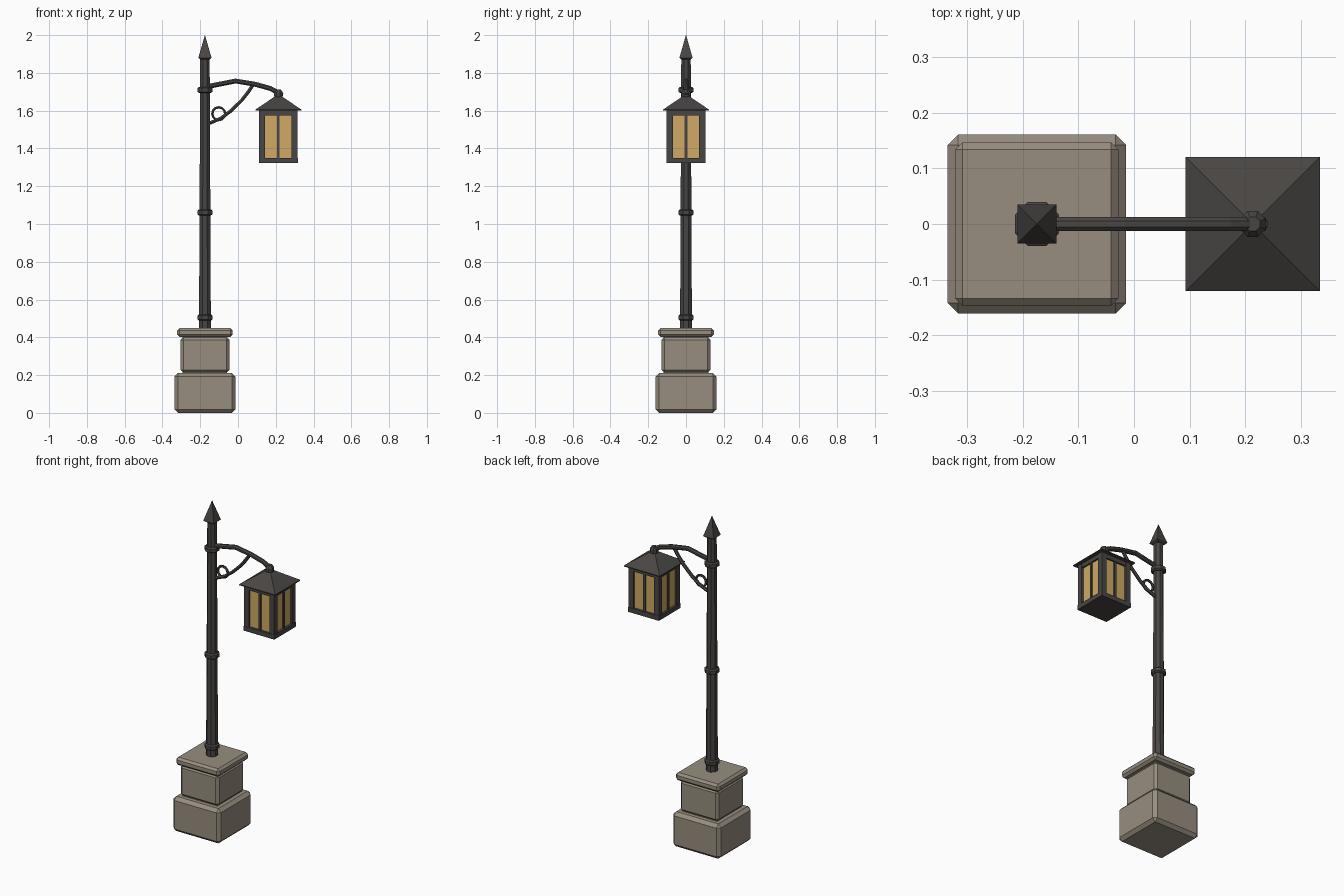
import bpy, bmesh, math
from mathutils import Vector, Matrix

if "Cube" in bpy.data.objects:
    bpy.data.objects.remove(bpy.data.objects["Cube"])


def material(name, rgb):
    m = bpy.data.materials.new(name)
    m.diffuse_color = (*rgb, 1)
    m.use_nodes = True
    m.node_tree.nodes["Principled BSDF"].inputs["Base Color"].default_value = m.diffuse_color
    return m


METAL = material("dark iron", (0.066, 0.061, 0.056))
STONE = material("warm stone", (0.31, 0.27, 0.215))
GLASS = material("amber glass", (0.62, 0.40, 0.13))
PX, LX = -0.175, 0.214   # pole axis and lantern axis


def finish(name, bm, mat):
    bmesh.ops.recalc_face_normals(bm, faces=bm.faces[:])
    me = bpy.data.meshes.new(name)
    bm.to_mesh(me)
    bm.free()
    me.materials.append(mat)
    ob = bpy.data.objects.new(name, me)
    bpy.context.collection.objects.link(ob)
    return ob


def box(name, x0, x1, y0, y1, z0, z1, mat, bevel=0.0):
    bm = bmesh.new()
    bmesh.ops.create_cube(bm, size=1)
    for v in bm.verts:
        v.co = Vector(((x0 + x1) / 2 + v.co.x * (x1 - x0),
                       (y0 + y1) / 2 + v.co.y * (y1 - y0),
                       (z0 + z1) / 2 + v.co.z * (z1 - z0)))
    if bevel:
        bmesh.ops.bevel(bm, geom=bm.edges[:], offset=bevel, segments=1,
                        affect='EDGES', profile=0.5)
    return finish(name, bm, mat)


def lathe(name, cx, profile, sides, mat):
    """Stack of polygon rings (radius to corner, z) around a vertical axis."""
    bm = bmesh.new()
    rings = []
    for r, z in profile:
        rings.append([bm.verts.new((cx + r * math.cos(2 * math.pi * (i + .5) / sides),
                                    r * math.sin(2 * math.pi * (i + .5) / sides), z))
                      for i in range(sides)])
    skin(bm, rings)
    return finish(name, bm, mat)


def skin(bm, rings, closed=False):
    n = len(rings[0])
    pairs = list(zip(rings, rings[1:]))
    if closed:
        pairs.append((rings[-1], rings[0]))
    else:
        bm.faces.new(rings[0])
        bm.faces.new(rings[-1])
    for a, b in pairs:
        for i in range(n):
            j = (i + 1) % n
            bm.faces.new((a[i], a[j], b[j], b[i]))


def tube(name, pts, r, sides, mat, closed=False):
    """Round bar following (x, z) points in the y = 0 plane."""
    bm = bmesh.new()
    p = [Vector((x, 0, z)) for x, z in pts]
    n, rings = len(p), []
    for k in range(n):
        a = p[k - 1] if (k or closed) else p[k]
        b = p[(k + 1) % n] if (k < n - 1 or closed) else p[k]
        t = (b - a).normalized()
        side = Vector((-t.z, 0, t.x))
        rings.append([bm.verts.new(p[k] + r * (side * math.cos(q) + Vector((0, 1, 0)) * math.sin(q)))
                      for q in (2 * math.pi * (i + .5) / sides for i in range(sides))])
    skin(bm, rings, closed)
    return finish(name, bm, mat)


# stone pedestal: plinth, block, cap, with recessed joints between them
for name, h, z0, z1, b in (("plinth", 0.161, 0.0, 0.212, 0.019),
                           ("pedestal_block", 0.129, 0.212, 0.402, 0.015),
                           ("pedestal_cap", 0.147, 0.402, 0.45, 0.013)):
    box(name, PX - h, PX + h, -h, h, z0, z1, STONE, b)
box("pedestal_joint", PX - .118, PX + .118, -.118, .118, 0.19, 0.42, STONE)

# pole, collars and spear tip
lathe("pole", PX, [(0.034, 0.44), (0.027, 1.89)], 8, METAL)
for i, z in enumerate((0.505, 1.061, 1.71)):
    lathe(f"collar_{i + 1}", PX, [(0.034, z - .016), (0.043, z - .01),
                                  (0.043, z + .01), (0.034, z + .016)], 8, METAL)
s2 = math.sqrt(2)
lathe("spear_tip", PX, [(0.026 * s2, 1.872), (0.035 * s2, 1.88), (0.0005, 2.0)], 4, METAL)

# arm, brace and scroll ring
tube("arm", [(PX, 1.722), (-0.14, 1.732), (-0.013, 1.757), (0.09, 1.74),
             (0.17, 1.718), (0.214, 1.695), (0.232, 1.68)], 0.014, 8, METAL)
tube("brace", [(PX, 1.527), (-0.14, 1.538), (-0.09, 1.56), (-0.04, 1.597),
               (0.02, 1.655), (0.055, 1.70), (0.082, 1.74)], 0.0105, 6, METAL)
tube("scroll_ring", [(-0.102 + .034 * math.cos(math.pi * k / 6),
                      1.584 + .034 * math.sin(math.pi * k / 6)) for k in range(12)],
     0.0075, 6, METAL, closed=True)

# lantern hanger and roof
lathe("hanger_knob", LX, [(0.016, 1.655), (0.025, 1.677), (0.025, 1.697), (0.014, 1.712)], 8, METAL)
lathe("lantern_roof", LX, [(0.1 * s2, 1.6), (0.121 * s2, 1.6), (0.121 * s2, 1.606),
                           (0.012 * s2, 1.68)], 4, METAL)

# lantern body
box("lantern_floor", LX - .104, LX + .104, -.104, .104, 1.322, 1.35, METAL)
box("lantern_top_rail", LX - .1, LX + .1, -.1, .1, 1.575, 1.602, METAL)
box("lantern_glass", LX - .09, LX + .09, -.09, .09, 1.35, 1.576, GLASS)
for i, (sx, sy) in enumerate(((-1, -1), (1, -1), (1, 1), (-1, 1))):
    cx, cy = LX + sx * .086, sy * .086
    box(f"lantern_post_{i + 1}", cx - .016, cx + .016, cy - .016, cy + .016, 1.345, 1.602, METAL)
for i in range(4):
    dx, dy = ((0, -1), (1, 0), (0, 1), (-1, 0))[i]
    cx, cy = LX + dx * .09, dy * .09
    box(f"lantern_mullion_{i + 1}", cx - .007, cx + .007, cy - .007, cy + .007, 1.35, 1.576, METAL)
